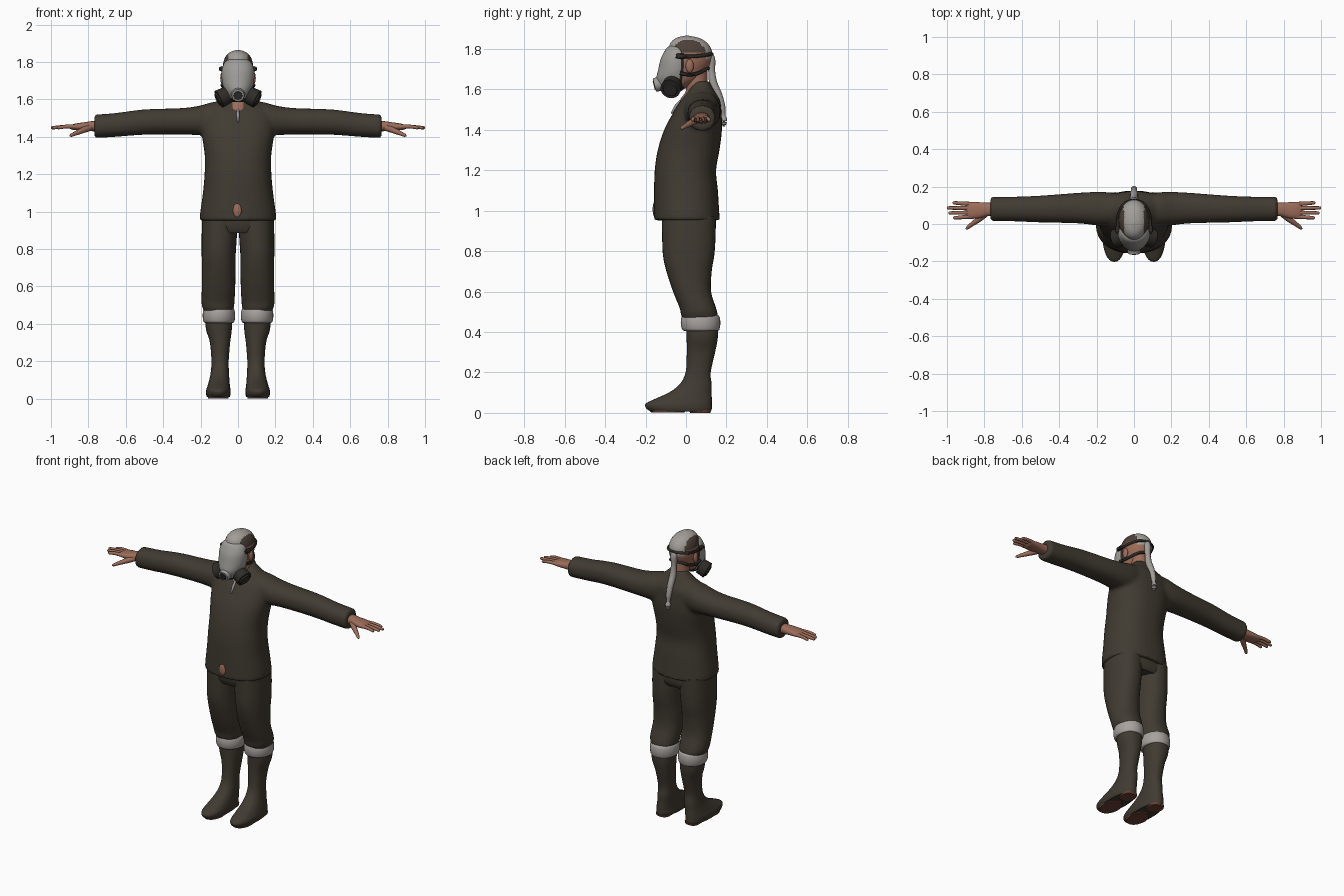
import bpy, bmesh, math
from mathutils import Vector, Matrix


def material(name, r, g, b):
    m = bpy.data.materials.new(name)
    m.diffuse_color = (r, g, b, 1)
    return m


CLOTH = material("dark_brown_cloth", .052, .043, .031)
SKIN = material("skin", .33, .15, .10)
GREY = material("mask_grey", .34, .33, .31)
RUBBER = material("black_rubber", .028, .025, .021)
HAIR = material("grey_hair", .36, .34, .315)
STUBBLE = material("dark_stubble", .075, .052, .04)
FUR = material("pale_fur", .39, .36, .34)
SOLE = material("red_brown_sole", .14, .05, .035)


def finish(name, bm, mats, rule=None):
    bmesh.ops.recalc_face_normals(bm, faces=bm.faces)
    me = bpy.data.meshes.new(name)
    bm.to_mesh(me)
    bm.free()
    ob = bpy.data.objects.new(name, me)
    bpy.context.collection.objects.link(ob)
    for m in mats:
        me.materials.append(m)
    for p in me.polygons:
        if rule:
            p.material_index = rule(p.center)
    return ob


def spline(rows, steps):
    """Catmull-Rom interpolation of number rows."""
    out = []
    for i in range(len(rows) - 1):
        a, b, c, d = (rows[max(0, min(len(rows) - 1, i + k))] for k in (-1, 0, 1, 2))
        for s in range(steps):
            t = s / steps
            out.append([.5 * (2*q + (r-p)*t + (2*p-5*q+4*r-u)*t*t + (3*q-p-3*r+u)*t**3)
                        for p, q, r, u in zip(a, b, c, d)])
    return out + [list(rows[-1])]


def bridge(bm, rings):
    n = len(rings[0])
    for a, b in zip(rings, rings[1:]):
        for i in range(n):
            j = (i + 1) % n
            bm.faces.new((a[i], a[j], b[j], b[i]))
    bm.faces.new(rings[0])
    bm.faces.new(rings[-1])


def loft(name, axis, rows, mats, n=32, power=2.0, steps=4, rule=None):
    """Rows: position on axis, two centre values, two radii."""
    bm, rings = bmesh.new(), []
    for t, c1, c2, r1, r2 in spline(rows, steps):
        ring = []
        for i in range(n):
            a = 2 * math.pi * i / n
            c, s = math.cos(a), math.sin(a)
            u = c1 + r1 * math.copysign(abs(c) ** (2 / power), c)
            v = c2 + r2 * math.copysign(abs(s) ** (2 / power), s)
            ring.append(bm.verts.new((u, v, t) if axis == 'z' else (t, u, v)))
        rings.append(ring)
    bridge(bm, rings)
    return finish(name, bm, mats, rule)


def tube(name, rows, mat, n=12, steps=4, flat=1.0):
    """Rows: x, y, z, radius."""
    pts = spline(rows, steps)
    bm, rings = bmesh.new(), []
    for i, p in enumerate(pts):
        d = Vector(pts[min(i+1, len(pts)-1)][:3]) - Vector(pts[max(i-1, 0)][:3])
        q = d.to_track_quat('Z', 'Y')
        rings.append([bm.verts.new(Vector(p[:3]) + q @ Vector(
            (p[3] * flat * math.cos(k*2*math.pi/n), p[3] * math.sin(k*2*math.pi/n), 0))) for k in range(n)])
    bridge(bm, rings)
    return finish(name, bm, [mat])


def ball(name, loc, scale, mat):
    bm = bmesh.new()
    bmesh.ops.create_uvsphere(bm, u_segments=20, v_segments=12, radius=1,
                              matrix=Matrix.Translation(loc) @ Matrix.Diagonal((*scale, 1)))
    return finish(name, bm, [mat])


def drum(name, loc, direction, r1, r2, depth, mat):
    bm = bmesh.new()
    q = Vector(direction).to_track_quat('Z', 'Y').to_matrix().to_4x4()
    bmesh.ops.create_cone(bm, cap_ends=True, segments=24, radius1=r1, radius2=r2, depth=depth,
                          matrix=Matrix.Translation(loc) @ q)
    return finish(name, bm, [mat])


def mirror(ob):
    ob.modifiers.new("mirror", 'MIRROR')
    return ob


# Jacket: torso and sleeves fused into one smooth surface
jacket = loft("jacket", 'z', [
    (.952, 0, .005, .206, .163), (1.0, 0, .003, .202, .161), (1.1, 0, 0, .188, .158),
    (1.2, 0, -.003, .179, .152), (1.3, 0, .013, .178, .153), (1.4, 0, .035, .192, .143),
    (1.48, 0, .055, .198, .121), (1.54, 0, .07, .18, .1), (1.585, 0, .075, .12, .07),
    (1.62, 0, .075, .075, .05), (1.64, 0, .078, .06, .04)], [CLOTH], power=2.3)
parts = [jacket]
for s in (1, -1):
    parts.append(loft("sleeve", 'x', [(s*t, a, b, c, d) for t, a, b, c, d in (
        (.05, .08, 1.505, .08, .085), (.14, .08, 1.495, .09, .09), (.2, .082, 1.488, .09, .08),
        (.3, .085, 1.483, .082, .071), (.5, .08, 1.479, .072, .068), (.65, .08, 1.464, .066, .064),
        (.768, .08, 1.456, .065, .063))], [CLOTH], n=24, power=2.2))
for o in parts:
    o.select_set(True)
bpy.context.view_layer.objects.active = jacket
bpy.ops.object.join()
rm = jacket.modifiers.new("fuse", 'REMESH')
rm.mode, rm.voxel_size, rm.use_smooth_shade = 'VOXEL', .011, True
sm = jacket.modifiers.new("soften", 'SMOOTH')
sm.factor, sm.iterations = .5, 5

# Jacket details: zip pull and front gap
tube("zip_pull", [(0, -.025, 1.545, .006), (0, -.05, 1.515, .008), (0, -.072, 1.48, .004)], GREY)
ball("jacket_gap", (-.004, -.155, 1.007), (.023, .01, .037), SKIN)

# Trousers
loft("trouser_seat", 'z', [(.885, 0, .015, .185, .115), (.92, 0, .015, .192, .13),
                           (1.0, 0, .01, .19, .135)], [CLOTH], power=2.4)
mirror(loft("trouser_leg", 'z', [
    (.455, .103, .07, .072, .08), (.485, .106, .066, .083, .09), (.52, .107, .058, .088, .09),
    (.6, .104, .03, .089, .094), (.7, .103, .015, .09, .112), (.78, .103, .013, .091, .127),
    (.87, .1, .014, .094, .132), (.97, .098, .014, .094, .134)], [CLOTH], power=2.2))

# Fur cuffs and boots
mirror(loft("fur_cuff", 'z', [(.405, .102, .075, .07, .08), (.412, .102, .073, .082, .092),
                              (.445, .102, .072, .087, .098), (.477, .102, .072, .082, .093),
                              (.486, .102, .072, .07, .08)], [FUR]))
mirror(loft("boot", 'z', [
    (.008, .105, -.027, .06, .15), (.022, .105, -.034, .065, .162), (.045, .105, -.036, .065, .164),
    (.068, .103, -.014, .06, .142), (.1, .1, .02, .054, .106), (.14, .097, .047, .049, .08),
    (.2, .096, .06, .046, .062), (.3, .096, .074, .054, .07), (.37, .102, .08, .069, .077),
    (.44, .103, .08, .072, .08)], [CLOTH], power=2.2))
mirror(loft("boot_sole", 'z', [(.002, .105, -.09, .054, .083), (.012, .105, -.09, .056, .087)],
            [SOLE], steps=1))
mirror(loft("boot_heel", 'z', [(0, .105, .07, .043, .05), (.014, .105, .07, .046, .054)],
            [SOLE], steps=1, power=2.8))

# Hands
mirror(loft("palm", 'x', [
    (.72, .078, 1.457, .036, .029), (.78, .078, 1.457, .036, .027), (.82, .074, 1.455, .042, .023),
    (.86, .073, 1.454, .045, .019), (.89, .073, 1.452, .043, .013), (.9, .073, 1.452, .035, .006)],
    [SKIN], n=20, power=2.4))
for i, (y, tip) in enumerate(((.039, .968), (.061, .992), (.084, 1.0), (.107, .97))):
    y2 = y + (i - 1.5) * .004
    mirror(tube("finger_%d" % (i + 1), [
        (.87, y, 1.454, .0115), (.92, (y + y2) / 2, 1.455, .0105), (tip - .012, y2, 1.449, .009),
        (tip - .003, y2, 1.447, .006), (tip, y2, 1.446, .002)], SKIN, n=10, steps=3))
mirror(tube("thumb", [(.79, .058, 1.45, .018), (.83, .025, 1.435, .016), (.865, .0, 1.42, .012),
                      (.89, -.02, 1.409, .009), (.899, -.027, 1.405, .003)], SKIN, steps=3))


# Head with grey crest and dark shaved sides
def head_colour(c):
    if c.z > 1.79 and abs(c.x) < .052 or c.y > .07 and c.z > 1.745 and abs(c.x) < .055:
        return 1
    if c.z > 1.845:
        return 1
    return 2 if c.z > 1.785 and c.y > -.055 else 0


loft("head", 'z', [
    (1.605, 0, -.03, .02, .03), (1.62, 0, -.03, .045, .055), (1.65, 0, -.012, .065, .08),
    (1.69, 0, .002, .075, .1), (1.74, 0, .018, .082, .107), (1.79, 0, .02, .08, .108),
    (1.83, 0, .014, .066, .09), (1.854, 0, .008, .04, .056), (1.865, 0, .005, .006, .008)],
    [SKIN, HAIR, STUBBLE], n=48, steps=6, rule=head_colour)
loft("neck", 'z', [(1.5, 0, .045, .07, .075), (1.55, 0, .045, .064, .073), (1.6, 0, .055, .054, .054),
                   (1.72, 0, .05, .055, .055)], [SKIN])
mirror(ball("ear", (.083, .018, 1.715), (.012, .02, .033), SKIN))

# Ponytail
tube("ponytail", [
    (0, .1, 1.79, .016), (0, .122, 1.75, .022), (0, .127, 1.69, .017), (0, .135, 1.63, .02),
    (0, .16, 1.57, .02), (0, .178, 1.51, .017), (0, .184, 1.47, .011), (0, .187, 1.45, .017),
    (0, .187, 1.425, .012), (0, .187, 1.415, .003)], HAIR)

# Gas mask: grey visor shell, dark rear seal and chin
loft("mask", 'z', [
    (1.585, 0, -.07, .03, .035), (1.6, 0, -.07, .045, .058), (1.63, 0, -.062, .062, .082),
    (1.66, 0, -.058, .077, .088), (1.7, 0, -.052, .086, .085), (1.75, 0, -.048, .087, .077),
    (1.785, 0, -.045, .078, .063), (1.805, 0, -.045, .064, .05), (1.815, 0, -.045, .045, .035)],
    [GREY, RUBBER], n=40, rule=lambda c: int(c.y > -.03 or c.z < 1.605))
drum("mask_outlet", (0, -.132, 1.627), (0, -1, -.25), .04, .033, .05, GREY)
drum("outlet_valve", (0, -.154, 1.621), (0, -1, -.25), .026, .022, .012, RUBBER)
axis = Vector((.85, -.2, -.42)).normalized()
centre = Vector((.08, -.072, 1.612))
mirror(drum("filter", centre, axis, .047, .05, .05, RUBBER))
mirror(drum("filter_cap", centre + axis * .028, axis, .04, .034, .012, RUBBER))
mirror(drum("filter_neck", centre - axis * .035, axis, .026, .026, .04, RUBBER))

# Head straps
for name, pts in (
        ("upper_strap", [(.086, -.05, 1.765), (.087, .0, 1.762), (.08, .06, 1.765), (.05, .11, 1.772), (0, .128, 1.775)]),
        ("lower_strap", [(.083, -.03, 1.68), (.083, .02, 1.672), (.067, .065, 1.682), (.035, .1, 1.70), (0, .112, 1.705)])):
    mirror(tube(name, [(*p, .009) for p in pts], RUBBER, n=8))
mirror(tube("strap_buckle", [(.087, -.045, 1.765, .013), (.09, -.01, 1.763, .013)], RUBBER, n=8))

# Smooth shading with sharp edges kept
bpy.ops.object.select_all(action='DESELECT')
for o in bpy.context.scene.objects:
    o.select_set(True)
bpy.context.view_layer.objects.active = jacket
bpy.ops.object.shade_smooth_by_angle(angle=math.radians(45))
